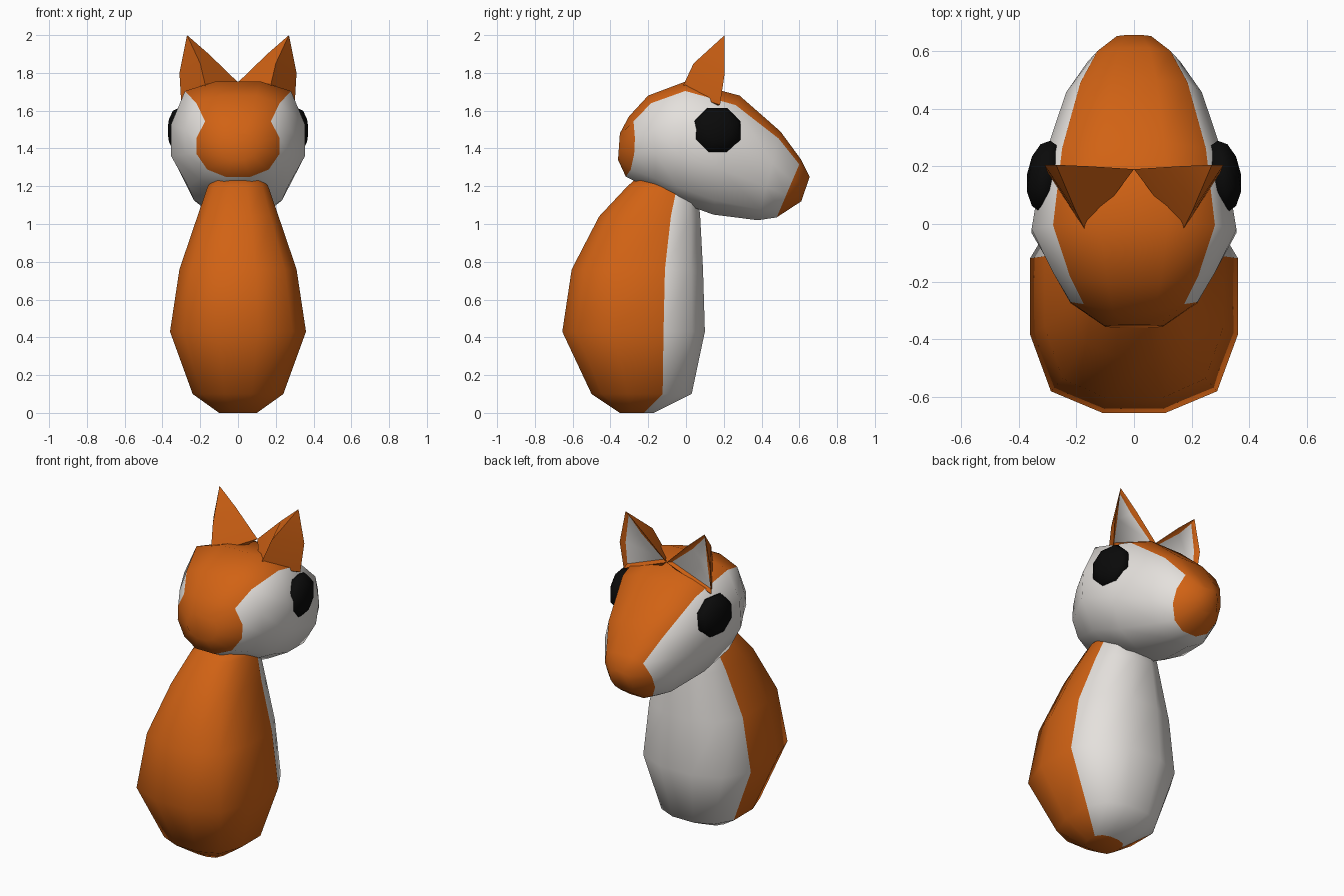
import bpy, bmesh, math
from mathutils import Matrix, Vector

if "Cube" in bpy.data.objects:
    bpy.data.objects.remove(bpy.data.objects["Cube"])


def material(name, rgb):
    m = bpy.data.materials.new(name)
    m.diffuse_color = (*rgb, 1)
    m.use_nodes = True
    m.node_tree.nodes["Principled BSDF"].inputs["Base Color"].default_value = m.diffuse_color
    return m


ORANGE = material("orange fur", (0.64, 0.123, 0.007))
WHITE = material("white fur", (0.78, 0.75, 0.72))
BLACK = material("black", (0.003, 0.003, 0.003))


def finish(bm, name, mats, angle):
    bmesh.ops.recalc_face_normals(bm, faces=bm.faces)
    mesh = bpy.data.meshes.new(name)
    bm.to_mesh(mesh)
    bm.free()
    for m in mats:
        mesh.materials.append(m)
    ob = bpy.data.objects.new(name, mesh)
    bpy.context.collection.objects.link(ob)
    bpy.ops.object.select_all(action='DESELECT')
    ob.select_set(True)
    bpy.context.view_layer.objects.active = ob
    bpy.ops.object.shade_smooth_by_angle(angle=math.radians(angle))
    return ob


def loft(rings, white_rule):
    """Skin 12-sided rings; white_rule(segment, side) chooses the colour."""
    bm = bmesh.new()
    loops = [[bm.verts.new(p) for p in r] for r in rings]
    n = len(rings[0])
    for i in range(len(loops) - 1):
        for j in range(n):
            k = (j + 1) % n
            f = bm.faces.new((loops[i][j], loops[i][k], loops[i + 1][k], loops[i + 1][j]))
            f.material_index = int(white_rule(i, j))
    bm.faces.new(loops[0])
    bm.faces.new(loops[-1])
    return bm


def mirrored(half):
    return half + [(-x, t) for x, t in reversed(half)]


# Body: rings stacked in z (z, back y, front y, half width)
body_section = mirrored([(0.30, 0), (0.80, 0.10), (1, 0.36), (1, 0.71), (0.75, 0.91), (0.30, 1)])
body_rings = []
for z, back, front, w in [(0, -0.35, -0.17, 0.10), (0.10, -0.50, 0.03, 0.24),
                          (0.43, -0.655, 0.10, 0.36), (0.76, -0.605, 0.09, 0.31),
                          (1.04, -0.46, 0.075, 0.215), (1.20, -0.31, 0.06, 0.16),
                          (1.235, -0.27, 0.04, 0.13)]:
    body_rings.append([(x * w, back + (front - back) * t, z) for x, t in body_section])
finish(loft(body_rings, lambda i, j: 3 <= j <= 7), "body", (ORANGE, WHITE), 60)

# Head: tilted rings from nape to nose (top y, top z, bottom y, bottom z, half width, side shift)
head_section = mirrored([(0.33, 1), (0.79, 0.92), (1, 0.64), (1, 0.38), (0.74, 0.12), (0.30, 0)])
head_rings = []
for ty, tz, by, bz, w, shift in [(-0.35, 1.48, -0.36, 1.34, 0.10, 0),
                                 (-0.32, 1.57, -0.335, 1.25, 0.22, 0.055),
                                 (-0.21, 1.68, -0.18, 1.18, 0.28, 0.03),
                                 (0.0, 1.755, -0.05, 1.12, 0.355, 0),
                                 (0.29, 1.68, 0.15, 1.05, 0.315, -0.02),
                                 (0.50, 1.49, 0.38, 1.02, 0.235, 0),
                                 (0.61, 1.34, 0.48, 1.035, 0.16, 0),
                                 (0.655, 1.25, 0.61, 1.12, 0.075, 0)]:
    head_rings.append([(x * w, by + (ty - by) * t + shift * abs(x), bz + (tz - bz) * t)
                       for x, t in head_section])
finish(loft(head_rings, lambda i, j: 1 <= i <= 5 and 1 <= j <= 9), "head", (ORANGE, WHITE), 60)

for side, label in ((1, "right"), (-1, "left")):
    # Eye: low-poly flattened ball on the cheek
    bm = bmesh.new()
    bmesh.ops.create_uvsphere(bm, u_segments=8, v_segments=6, radius=1)
    bm.transform(Matrix.Translation((side * 0.307, 0.165, 1.495))
                 @ Matrix.Rotation(side * math.radians(8), 4, 'Z')
                 @ Matrix.Diagonal((0.064, 0.135, 0.13, 1))
                 @ Matrix.Rotation(math.radians(22.5), 4, 'X')
                 @ Matrix.Rotation(math.radians(90), 4, 'Y'))
    finish(bm, label + "_eye", (BLACK,), 60)

    # Ear: hollow-backed cone with a recessed pale panel
    bm = bmesh.new()
    pts = dict(tip=(0.27, 0.205, 2.0), inner_mid=(0.155, 0.20, 1.90), inner=(0.0, 0.19, 1.75),
               outer=(0.30, 0.18, 1.63), outer_mid=(0.31, 0.205, 1.80),
               ridge=(0.20, 0.04, 1.85), back=(0.165, -0.03, 1.70), low=(0.15, 0.12, 1.62))
    v = {k: bm.verts.new((side * x, y, z)) for k, (x, y, z) in pts.items()}
    face = lambda names: bm.faces.new([v[n] for n in names.split()])
    front = face("tip inner_mid inner outer outer_mid")
    for names in ("tip ridge inner_mid", "inner_mid ridge back inner", "tip outer_mid ridge",
                  "outer_mid outer back ridge", "inner back low", "back outer low",
                  "inner low outer"):
        face(names)
    bmesh.ops.recalc_face_normals(bm, faces=bm.faces)
    bmesh.ops.inset_region(bm, faces=[front], thickness=0.03, depth=-0.015)
    front.material_index = 1
    finish(bm, label + "_ear", (ORANGE, WHITE), 40)
